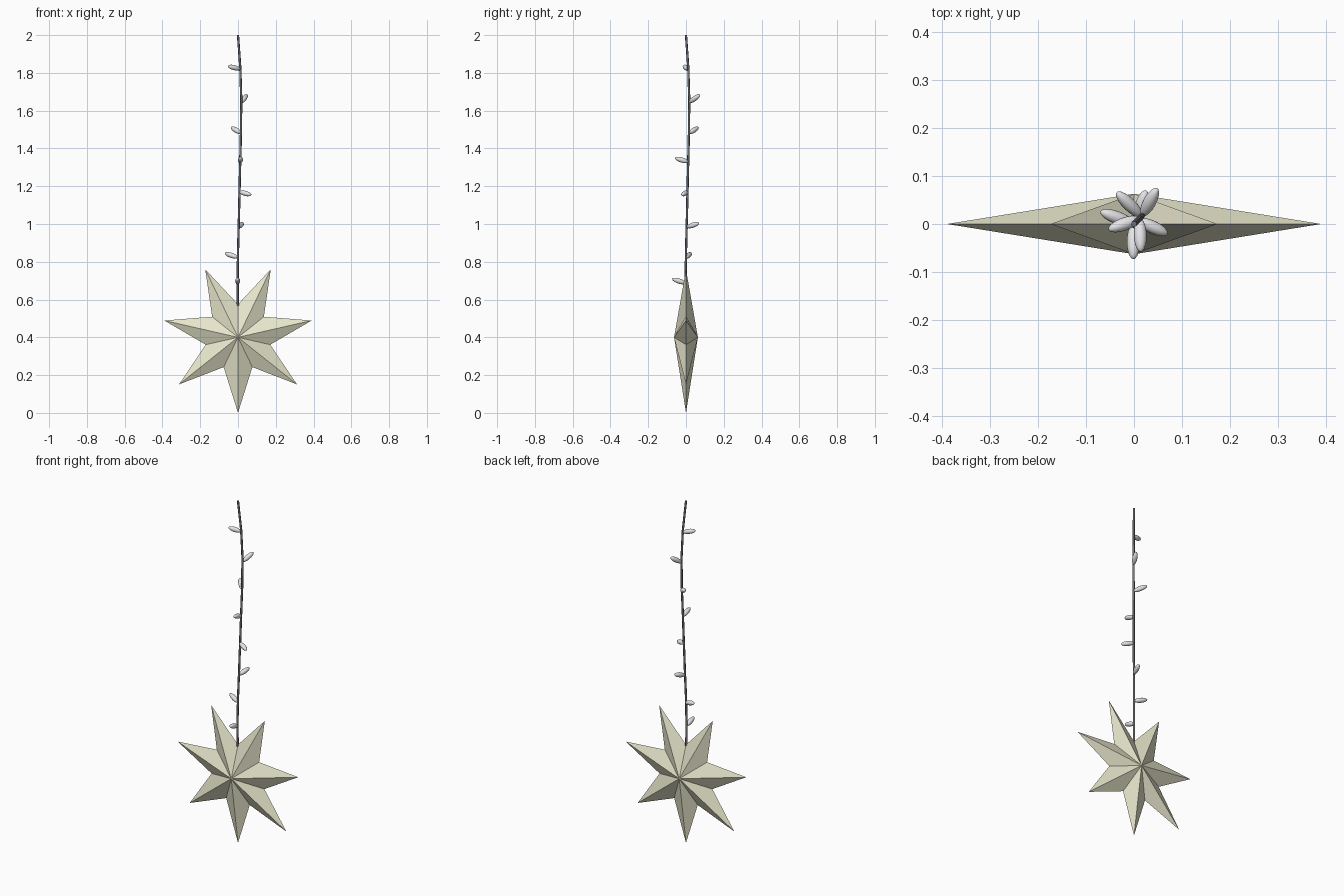
import bpy, bmesh, math
from mathutils import Vector

if "Cube" in bpy.data.objects:
    bpy.data.objects.remove(bpy.data.objects["Cube"])


def material(name, rgb):
    m = bpy.data.materials.new(name)
    m.diffuse_color = (*rgb, 1)
    m.use_nodes = True
    m.node_tree.nodes["Principled BSDF"].inputs["Base Color"].default_value = m.diffuse_color
    return m


cream = material("cream paper", (0.80, 0.79, 0.60))
grey = material("silver grey", (0.78, 0.78, 0.80))
dark = material("dark wire", (0.17, 0.17, 0.175))


def add_object(name, bm, mat, smooth=False):
    bmesh.ops.recalc_face_normals(bm, faces=bm.faces)
    for f in bm.faces:
        f.smooth = smooth
    me = bpy.data.meshes.new(name)
    bm.to_mesh(me)
    bm.free()
    me.materials.append(mat)
    ob = bpy.data.objects.new(name, me)
    bpy.context.collection.objects.link(ob)
    return ob


# Seven-pointed faceted star, one tip straight down
POINTS, CZ, OUTER, INNER, DEPTH = 7, 0.40, 0.40, 0.175, 0.063
bm = bmesh.new()
rim = []
for i in range(2 * POINTS):
    a = -math.pi / 2 + i * math.pi / POINTS
    r = OUTER if i % 2 == 0 else INNER
    rim.append(bm.verts.new((r * math.cos(a), 0, CZ + r * math.sin(a))))
for y in (-DEPTH, DEPTH):
    apex = bm.verts.new((0, y, CZ))
    for i, v in enumerate(rim):
        bm.faces.new((v, rim[(i + 1) % len(rim)], apex))
add_object("star", bm, cream)

# Gently bowed wire: offset is the same in x and y
path = [(0.565, -0.001), (0.70, -0.002), (0.85, 0.000), (1.0, 0.004), (1.17, 0.008),
        (1.34, 0.012), (1.5, 0.016), (1.67, 0.017), (1.83, 0.012), (2.0, 0.0)]
SIDES, RADIUS = 8, 0.006
bm = bmesh.new()
rings = []
for z, d in path:
    rings.append([bm.verts.new((d + RADIUS * math.cos(k * math.tau / SIDES),
                                d + RADIUS * math.sin(k * math.tau / SIDES), z))
                  for k in range(SIDES)])
for lo, hi in zip(rings, rings[1:]):
    for k in range(SIDES):
        n = (k + 1) % SIDES
        bm.faces.new((lo[k], lo[n], hi[n], hi[k]))
bm.faces.new(rings[0])
bm.faces.new(rings[-1])
wire = add_object("wire", bm, dark, True)
wire.data.polygons[-1].use_smooth = False
wire.data.polygons[-2].use_smooth = False


# Leaf buds: plump spindles from the wire (base) to the tip
def leaf(name, base, tip):
    base, tip = Vector(base), Vector(tip)
    axis = tip - base
    bm = bmesh.new()
    bmesh.ops.create_uvsphere(bm, u_segments=16, v_segments=10, radius=1)
    rot = axis.to_track_quat('Z', 'Y')
    for v in bm.verts:
        p = Vector((v.co.x * 0.0135, v.co.y * 0.0135, v.co.z * axis.length / 2))
        v.co = (base + tip) / 2 + rot @ p
    add_object(name, bm, grey, True)


leaves = [  # wire offset, base height, tip
    (0.012, 1.820, (-0.053, -0.012, 1.836)),
    (0.017, 1.643, (0.048, 0.074, 1.685)),
    (0.016, 1.481, (-0.036, 0.066, 1.512)),
    (0.012, 1.328, (0.014, -0.058, 1.350)),
    (0.008, 1.170, (0.070, -0.021, 1.154)),
    (0.004, 0.983, (0.025, 0.070, 1.005)),
    (0.000, 0.823, (-0.070, 0.026, 0.845)),
    (-0.002, 0.686, (-0.001, -0.073, 0.710)),
]
for i, (d, z, tip) in enumerate(leaves):
    leaf(f"leaf_{i + 1}", (d, d, z), tip)
